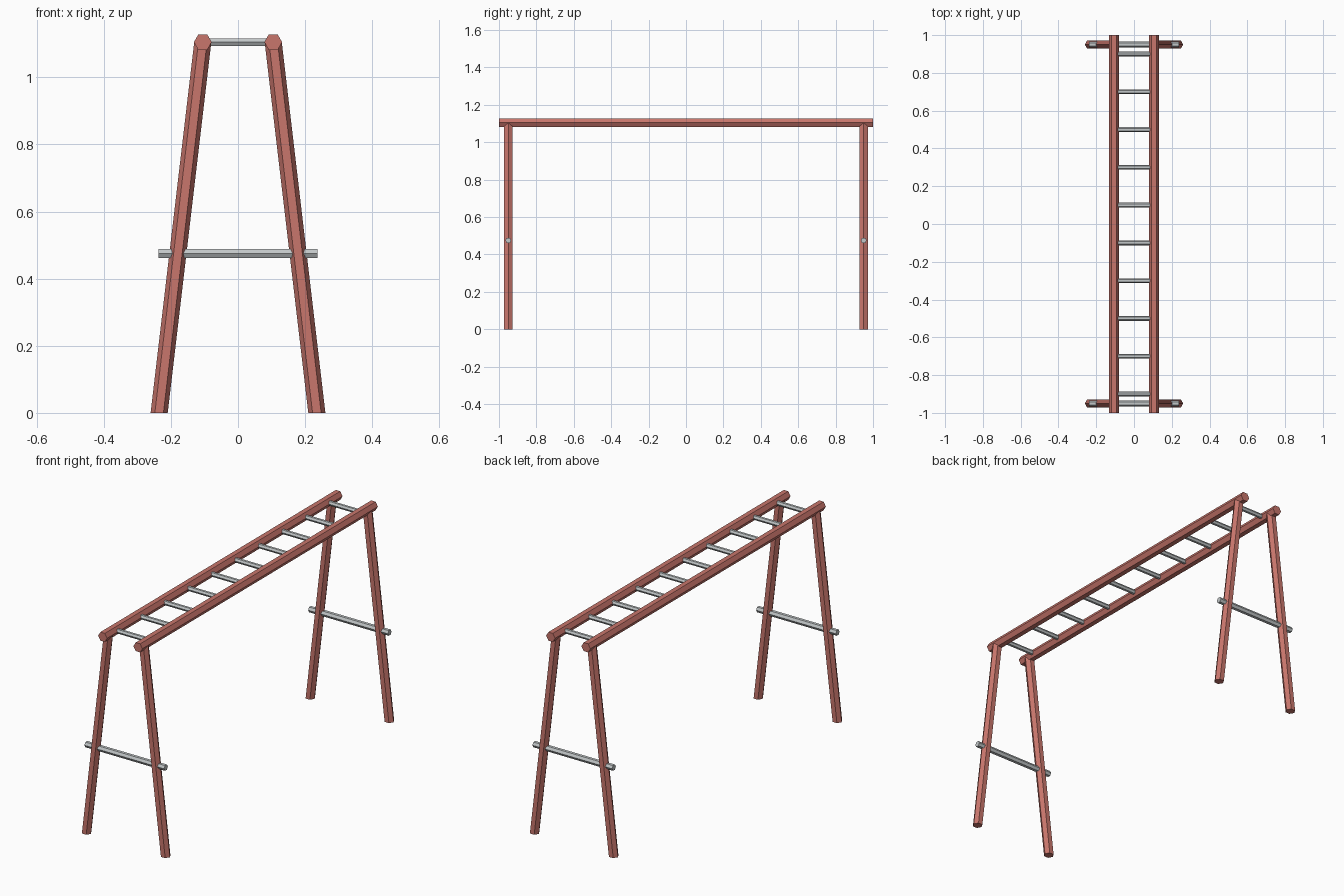
import bpy, bmesh, math
from mathutils import Vector

cube = bpy.data.objects.get("Cube")
if cube:
    bpy.data.objects.remove(cube, do_unlink=True)


def make_material(name, rgb):
    mat = bpy.data.materials.new(name)
    mat.use_nodes = True
    color = (*rgb, 1.0)
    mat.diffuse_color = color
    mat.node_tree.nodes["Principled BSDF"].inputs["Base Color"].default_value = color
    return mat


red = make_material("red paint", (0.58, 0.18, 0.15))
steel = make_material("grey steel", (0.54, 0.57, 0.58))

X, Y, Z = Vector((1, 0, 0)), Vector((0, 1, 0)), Vector((0, 0, 1))


def hex_bar(name, start, end, radius, u, v, mat):
    """Six-sided bar; both end rings lie in the u-v plane, with a corner on u."""
    bm = bmesh.new()
    angles = [math.tau * i / 6 for i in range(6)]
    rings = [[bm.verts.new(Vector(p) + radius * (u * math.cos(a) + v * math.sin(a)))
              for a in angles] for p in (start, end)]
    for i in range(6):
        j = (i + 1) % 6
        bm.faces.new((rings[0][i], rings[0][j], rings[1][j], rings[1][i]))
    for ring in rings:
        bm.faces.new(ring)
    bmesh.ops.recalc_face_normals(bm, faces=bm.faces)
    mesh = bpy.data.meshes.new(name)
    bm.to_mesh(mesh)
    bm.free()
    mesh.materials.append(mat)
    obj = bpy.data.objects.new(name, mesh)
    bpy.context.collection.objects.link(obj)
    return obj


top_z = 1.105
rail_x = 0.105
foot_x = 0.235
frame_y = 0.95
bar_z = 0.475

# Long top rails and splayed legs
for sx, side in ((1, "left"), (-1, "right")):
    x = sx * rail_x
    hex_bar(f"{side}_rail", (x, -1, top_z), (x, 1, top_z), 0.0265, X, Z, red)
    for sy, end in ((-1, "front"), (1, "back")):
        y = sy * frame_y
        hex_bar(f"{end}_{side}_leg", (sx * foot_x, y, 0), (x, y, top_z),
                0.0255, X, Y, red)

# Crossbars through each pair of legs
for sy, end in ((-1, "front"), (1, "back")):
    y = sy * frame_y
    hex_bar(f"{end}_crossbar", (-0.237, y, bar_z), (0.237, y, bar_z),
            0.016, Y, Z, steel)

# Rungs between the rails
for i in range(10):
    y = -0.9 + 0.2 * i
    hex_bar(f"rung_{i + 1}", (-rail_x, y, top_z), (rail_x, y, top_z),
            0.0127, Y, Z, steel)
